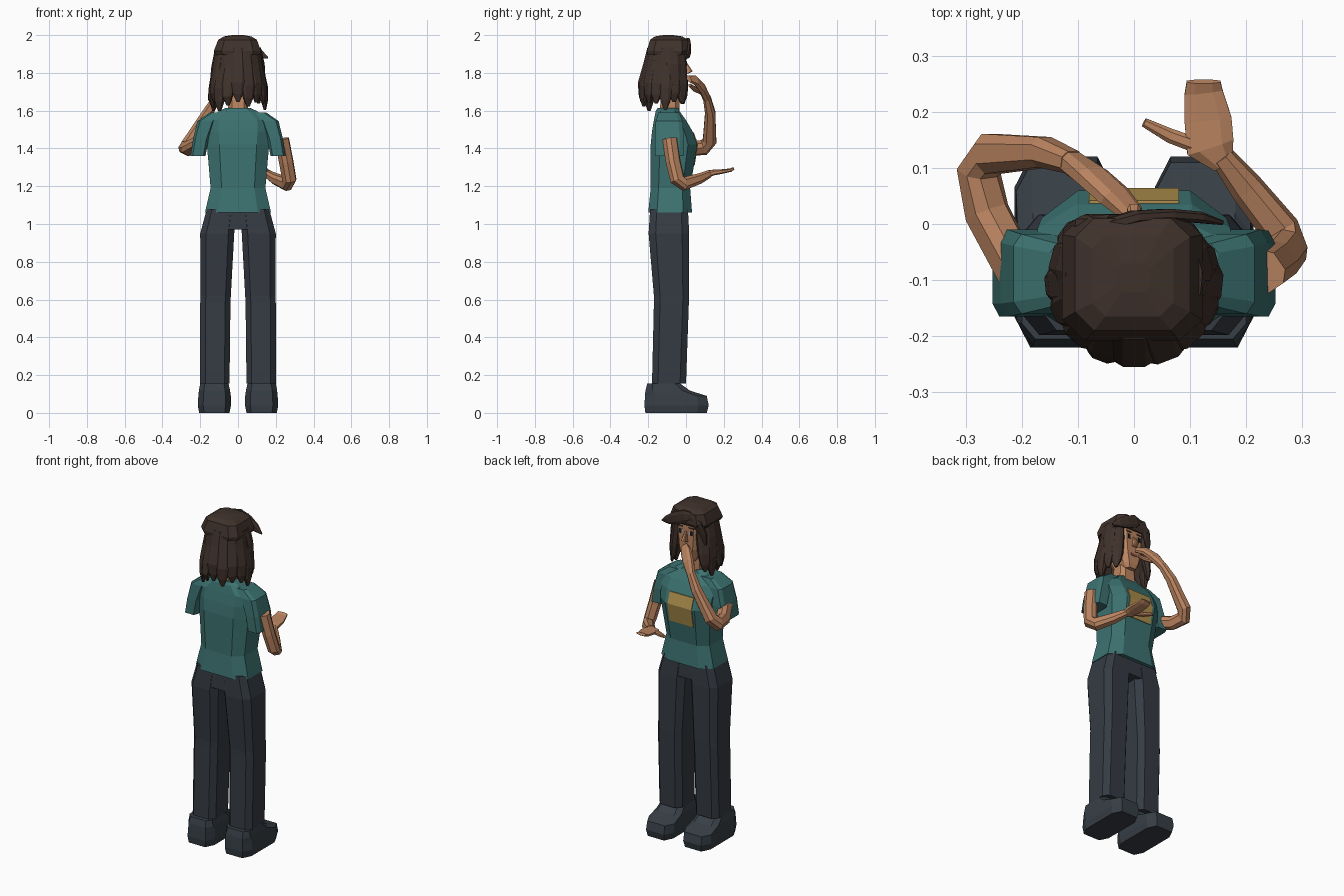
import bpy, bmesh, math, random
from mathutils import Vector

random.seed(4)


def material(name, rgb):
    m = bpy.data.materials.new(name)
    m.diffuse_color = (*rgb, 1)
    return m


HAIR = material("dark brown hair", (0.050, 0.031, 0.024))
SKIN = material("tan skin", (0.50, 0.235, 0.12))
TEAL = material("teal cotton", (0.045, 0.17, 0.165))
DENIM = material("charcoal trousers", (0.036, 0.044, 0.056))
SHOE = material("slate shoe", (0.038, 0.049, 0.060))
GOLD = material("mustard print", (0.42, 0.27, 0.075))
DARK = material("near black", (0.012, 0.012, 0.015))
WHITE = material("eye grey", (0.45, 0.43, 0.42))
LIP = material("lip brown", (0.27, 0.09, 0.06))


def skin_rings(name, rings, mat):
    """Join equal rings of points into a closed solid."""
    bm = bmesh.new()
    loops = [[bm.verts.new(p) for p in r] for r in rings]
    n = len(loops[0])
    for a, b in zip(loops, loops[1:]):
        for i in range(n):
            j = (i + 1) % n
            bm.faces.new((a[i], a[j], b[j], b[i]))
    bm.faces.new(loops[0][::-1])
    bm.faces.new(loops[-1])
    bmesh.ops.recalc_face_normals(bm, faces=bm.faces[:])
    me = bpy.data.meshes.new(name)
    bm.to_mesh(me)
    bm.free()
    me.materials.append(mat)
    ob = bpy.data.objects.new(name, me)
    bpy.context.collection.objects.link(ob)
    return ob


def octagon(c, u, v, ru, rv, k):
    """Chamfered rectangle around c in the plane u, v."""
    q = 1 - k
    shape = [(1, -q), (1, q), (q, 1), (-q, 1), (-1, q), (-1, -q), (-q, -1), (q, -1)]
    return [c + u * ru * a + v * rv * b for a, b in shape]


def stack(name, rows, mat, k=0.4):
    """Level sections: (z, x0, x1, y0, y1)."""
    X, Y = Vector((1, 0, 0)), Vector((0, 1, 0))
    return skin_rings(name, [octagon(Vector(((a + b) / 2, (c + d) / 2, z)), X, Y,
                                     (b - a) / 2, (d - c) / 2, k)
                             for z, a, b, c, d in rows], mat)


def tube(name, pts, ref, mat, k=0.5):
    """Limb along points (x, y, z, half width, half thickness)."""
    ref = Vector(ref).normalized()
    P = [Vector(p[:3]) for p in pts]
    rings = []
    for i, p in enumerate(pts):
        t = (P[min(i + 1, len(P) - 1)] - P[max(i - 1, 0)]).normalized()
        u = ref.cross(t).normalized()
        rings.append(octagon(P[i], u, t.cross(u), p[3], p[4], k))
    return skin_rings(name, rings, mat)


def sided(s, rows):
    """Flip level sections to side s."""
    return [(z, *sorted((s * a, s * b)), c, d) for z, a, b, c, d in rows]


def plate(name, x, z, w, h, y, mat):
    stack(name, [(z - h, x - w, x + w, y - 0.003, y),
                 (z + h, x - w, x + w, y - 0.003, y)], mat, 0.2)


# Shoes, trouser legs and sleeves
for s, side in ((-1, "left"), (1, "right")):
    stack("shoe_" + side, sided(s, [
        (0, 0.045, 0.205, -0.215, 0.11), (0.04, 0.037, 0.213, -0.22, 0.12),
        (0.09, 0.038, 0.21, -0.217, 0.11), (0.118, 0.042, 0.207, -0.215, 0.02),
        (0.155, 0.05, 0.20, -0.205, -0.03)]), SHOE, 0.32)
    stack("trouser_leg_" + side, sided(s, [
        (0.155, 0.045, 0.20, -0.18, 0.0), (0.58, 0.04, 0.20, -0.17, 0.015),
        (0.62, 0.038, 0.198, -0.17, 0.016), (0.95, 0.02, 0.20, -0.198, 0.017),
        (1.08, 0.01, 0.165, -0.19, 0.01)]), DENIM, 0.35)
    stack("sleeve_" + side, sided(s, [
        (1.36, 0.172, 0.252, -0.165, -0.012), (1.45, 0.155, 0.238, -0.165, -0.01),
        (1.545, 0.12, 0.215, -0.16, -0.018), (1.59, 0.06, 0.15, -0.145, -0.035)]),
        TEAL, 0.3)

# Hips
stack("hips", [(0.97, -0.185, 0.185, -0.195, 0.013),
               (1.08, -0.165, 0.165, -0.19, 0.01)], DENIM)

# Shirt body with a bust line
stack("shirt_body", [
    (1.06, -0.175, 0.175, -0.20, 0.032), (1.19, -0.145, 0.145, -0.187, 0.022),
    (1.31, -0.155, 0.155, -0.187, 0.042), (1.42, -0.165, 0.165, -0.187, 0.06),
    (1.49, -0.172, 0.172, -0.18, 0.035), (1.55, -0.17, 0.17, -0.17, 0.0),
    (1.598, -0.10, 0.10, -0.16, -0.035), (1.615, -0.065, 0.065, -0.15, -0.04)], TEAL)

# Plain shirt patch bent over the bust
stack("shirt_patch", [(1.31, -0.08, 0.08, 0.040, 0.046), (1.42, -0.08, 0.08, 0.058, 0.064),
                      (1.485, -0.08, 0.08, 0.035, 0.042)], GOLD, 0.02)

# Raised arm, hand at the mouth
tube("raised_arm", [
    (-0.205, -0.09, 1.43, 0.036, 0.034), (-0.262, 0.02, 1.40, 0.037, 0.036),
    (-0.277, 0.095, 1.405, 0.038, 0.034), (-0.255, 0.125, 1.44, 0.036, 0.033),
    (-0.16, 0.128, 1.59, 0.027, 0.028), (-0.11, 0.11, 1.67, 0.02, 0.023)],
    (0.85, 0, -0.5), SKIN)
tube("raised_hand", [
    (-0.115, 0.112, 1.66, 0.02, 0.022), (-0.075, 0.085, 1.72, 0.018, 0.033),
    (-0.035, 0.05, 1.76, 0.016, 0.032), (0.0, 0.016, 1.768, 0.011, 0.022)],
    (0.85, 0, -0.5), SKIN)
tube("raised_thumb", [
    (-0.08, 0.08, 1.70, 0.013, 0.013), (-0.045, 0.045, 1.715, 0.012, 0.012),
    (-0.015, 0.02, 1.735, 0.008, 0.008)], (0.85, 0, -0.5), SKIN)

# Bent arm, open palm
tube("bent_arm", [
    (0.232, -0.085, 1.45, 0.036, 0.034), (0.255, -0.068, 1.33, 0.036, 0.034),
    (0.272, -0.045, 1.235, 0.036, 0.033), (0.262, -0.012, 1.212, 0.035, 0.032),
    (0.20, 0.065, 1.238, 0.028, 0.028), (0.155, 0.122, 1.265, 0.02, 0.02)],
    (0.8, 0.55, 0.2), SKIN)
tube("open_hand", [
    (0.158, 0.108, 1.262, 0.02, 0.016), (0.136, 0.138, 1.272, 0.043, 0.015),
    (0.132, 0.185, 1.277, 0.042, 0.012), (0.124, 0.235, 1.285, 0.034, 0.009),
    (0.124, 0.254, 1.295, 0.03, 0.007)], (0, 0, 1), SKIN)
tube("open_thumb", [
    (0.125, 0.135, 1.27, 0.014, 0.013), (0.065, 0.157, 1.272, 0.013, 0.012),
    (0.018, 0.181, 1.28, 0.008, 0.008)], (0, 0, 1), SKIN)

# Neck, head and nose
stack("neck", [(1.58, -0.055, 0.055, -0.14, -0.035),
               (1.72, -0.048, 0.048, -0.13, -0.035)], SKIN)
stack("head", [
    (1.665, -0.032, 0.032, -0.10, -0.012), (1.69, -0.05, 0.05, -0.14, -0.004),
    (1.75, -0.073, 0.073, -0.165, 0.0), (1.82, -0.083, 0.083, -0.175, 0.0),
    (1.90, -0.088, 0.088, -0.18, 0.0), (1.96, -0.07, 0.07, -0.16, -0.02)], SKIN)
stack("nose", [(1.795, -0.014, 0.014, -0.005, 0.008), (1.808, -0.012, 0.012, -0.005, 0.036),
               (1.855, -0.006, 0.006, -0.005, 0.004)], SKIN)

# Face details as thin plates
for s in (-1, 1):
    plate("eye_white", s * 0.036, 1.85, 0.013, 0.013, 0.002, WHITE)
    plate("eye_iris", s * 0.036, 1.85, 0.008, 0.013, 0.004, DARK)
    plate("eyebrow", s * 0.036, 1.88, 0.017, 0.004, 0.003, HAIR)
plate("mouth", 0, 1.743, 0.02, 0.007, 0.003, LIP)

# Hair cap
stack("hair_cap", [
    (1.895, -0.118, 0.118, -0.205, 0.008), (1.915, -0.128, 0.122, -0.208, 0.018),
    (1.975, -0.105, 0.10, -0.19, 0.01), (1.993, -0.075, 0.07, -0.165, -0.02),
    (2.0, -0.03, 0.03, -0.12, -0.07)], HAIR, 0.33)

# Hanging locks around the back and sides, from one temple to the other
N = 13
for i in range(N):
    a = math.radians(36 - 252 * i / (N - 1))
    d = Vector((math.cos(a), math.sin(a), 0))
    tip = 1.595 + random.uniform(0, 0.055) + (0.03 if i in (0, N - 1) else 0)
    back = 0.015 * max(0, -d.y)
    rows = []
    for f, out, w, th in ((0, 0.0, 0.034, 0.018), (0.3, 0.012, 0.038, 0.022),
                          (0.65, 0.026 + back, 0.036, 0.022),
                          (0.85, 0.032 + back, 0.026, 0.017), (1, 0.034 + back, 0.008, 0.006)):
        o = out + random.uniform(-0.007, 0.007) * (f > 0)
        rows.append((d.x * (0.103 + o), -0.095 + d.y * (0.092 + o),
                     1.93 + (tip - 1.93) * f, w, th))
    tube("hair_lock", rows, d, HAIR, 0.45)

# Swept fringe, parted on one side
tube("fringe_long", [
    (-0.055, -0.005, 1.955, 0.022, 0.012), (0.0, 0.012, 1.95, 0.036, 0.012),
    (0.06, 0.016, 1.925, 0.036, 0.011), (0.115, 0.012, 1.90, 0.024, 0.01),
    (0.158, 0.002, 1.88, 0.004, 0.004)], (0, 1, 0), HAIR)
tube("fringe_short", [
    (-0.035, 0.005, 1.955, 0.02, 0.012), (-0.08, 0.002, 1.915, 0.03, 0.013),
    (-0.105, -0.015, 1.86, 0.022, 0.012), (-0.115, -0.025, 1.79, 0.006, 0.006)],
    (0, 1, 0), HAIR)
